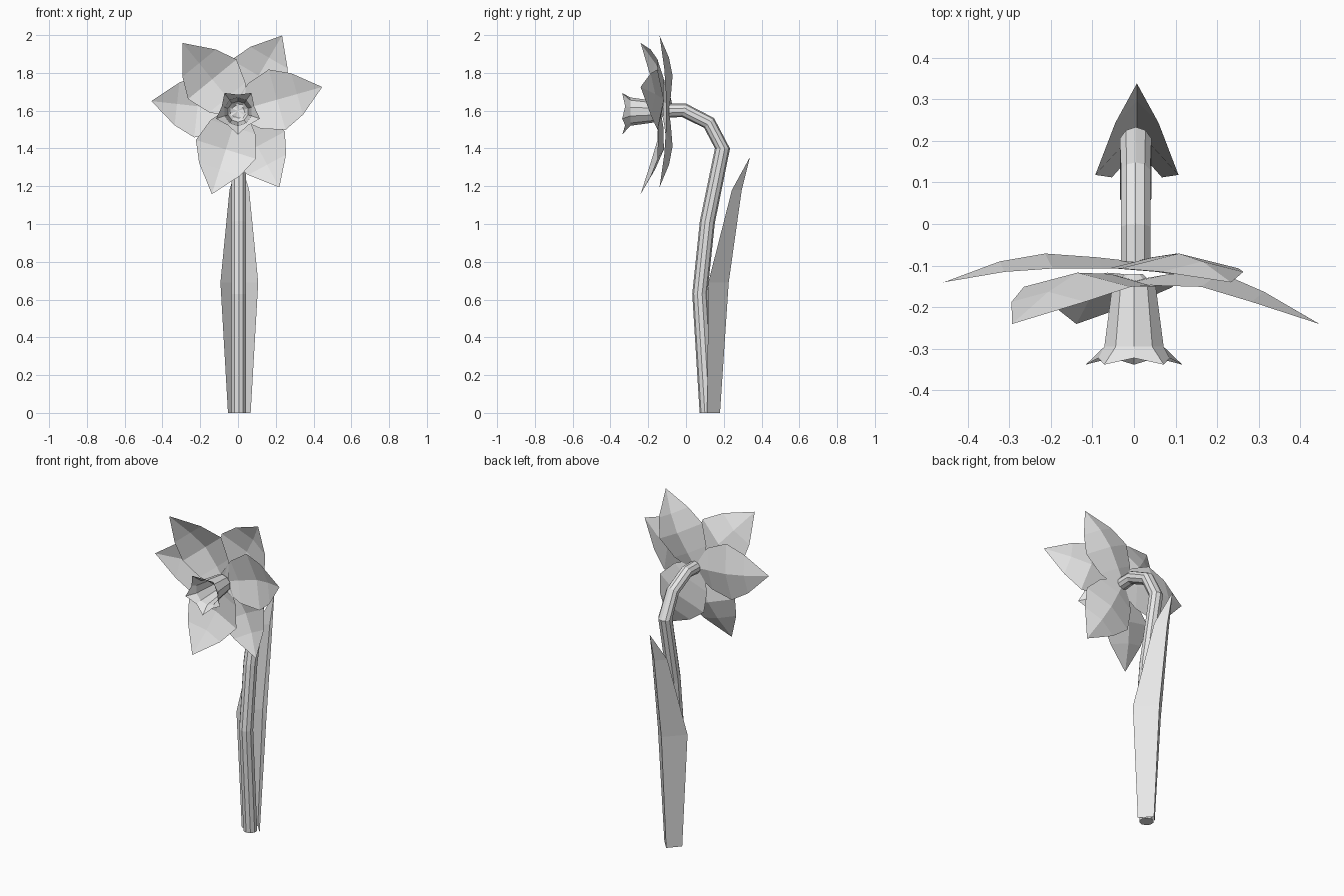
import bpy, math
from mathutils import Vector

if "Cube" in bpy.data.objects:
    bpy.data.objects.remove(bpy.data.objects["Cube"])

# The whole model is one plain light grey
GREY = bpy.data.materials.new("light grey")
GREY.diffuse_color = (0.8, 0.8, 0.8, 1)
GREY.use_nodes = True
GREY.node_tree.nodes["Principled BSDF"].inputs["Base Color"].default_value = GREY.diffuse_color

CZ = 1.6  # height of the flower axis


def make(name, verts, faces):
    me = bpy.data.meshes.new(name)
    me.from_pydata(verts, [], faces)
    me.validate()
    me.materials.append(GREY)
    ob = bpy.data.objects.new(name, me)
    bpy.context.collection.objects.link(ob)
    return ob


def grid_faces(rows, n, closed=False):
    """Quads between successive rows of n points."""
    return [(r * n + i, r * n + (i + 1) % n,
             (r + 1) * n + (i + 1) % n, (r + 1) * n + i)
            for r in range(rows - 1) for i in range(n if closed else n - 1)]


# Stem: tube swept along a path in the y-z plane
path = [Vector((0.004, y, z)) for y, z in
        [(0.112, 0), (0.073, 0.63), (0.113, 1.01), (0.193, 1.40),
         (0.122, 1.535), (-0.01, 1.602), (-0.09, CZ)]]
verts, n = [], 10
for i, p in enumerate(path):
    a, b = path[max(i - 1, 0)], path[min(i + 1, len(path) - 1)]
    t = Vector((0, 0, 1)) if i == 0 else (b - a).normalized()
    side = Vector((1, 0, 0))
    up = t.cross(side)
    r = 0.04 if i < 4 else 0.037
    for k in range(n):
        ang = math.tau * (k + 0.5) / n
        verts.append(p + (side * math.cos(ang) + up * math.sin(ang)) * r)
faces = grid_faces(len(path), n, True)
faces += [tuple(reversed(range(n))), tuple(range(len(verts) - n, len(verts)))]
make("stem", verts, faces)

# Leaf: V-shaped blade; rows are height, half width, edge y, spine y
verts = []
for z, w, ye, ys in [(0, 0.06, 0.112, 0.18), (0.69, 0.10, 0.118, 0.226),
                     (1.18, 0.052, 0.243, 0.295), (1.35, 0.001, 0.336, 0.338)]:
    verts += [(0.007 - w, ye, z), (0.007, ys, z), (0.007 + w, ye, z)]
make("leaf", verts, grid_faces(4, 3))


# Petals, cupped forward: rows are distance, half width, midrib y, edge y
def petal(name, degrees, rows):
    c, s = math.cos(math.radians(degrees)), math.sin(math.radians(degrees))
    vs = []
    for u, w, ym, ye in rows:
        for k in (1, 0, -1):
            v = w * k
            vs.append((u * c - v * s, ye if k else ym, CZ + u * s + v * c))
    make(name, vs, grid_faces(len(rows), 3))


front = [(0, 0.05, -0.135, -0.142), (0.09, 0.124, -0.12, -0.148),
         (0.215, 0.166, -0.117, -0.151), (0.325, 0.114, -0.163, -0.187),
         (0.462, 0.001, -0.24, -0.24)]
back = [(0, 0.05, -0.09, -0.105), (0.09, 0.124, -0.08, -0.107),
        (0.215, 0.166, -0.071, -0.107), (0.325, 0.114, -0.09, -0.115),
        (0.46, 0.001, -0.14, -0.14)]
for i, d in enumerate((15.7, 129.3, 252.6)):
    petal(f"front_petal_{i + 1}", d, front)
for i, d in enumerate((59.6, 173.7, 298.3)):
    petal(f"back_petal_{i + 1}", d, back)

# Trumpet: ten-sided cup with a flared five-pointed rim
n, verts = 10, []
profile = [(0.022, 0.022, -0.12, -0.12), (0.055, 0.055, -0.15, -0.15),
           (0.075, 0.075, -0.295, -0.295), (0.122, 0.09, -0.338, -0.322)]
for r_tip, r_dip, y_tip, y_dip in profile:
    for k in range(n):
        a = math.radians(54 + 36 * k)
        r, y = (r_dip, y_dip) if k % 2 else (r_tip, y_tip)
        verts.append((r * math.cos(a), y, CZ - 0.005 + r * math.sin(a)))
make("trumpet", verts, grid_faces(4, n, True) + [tuple(range(n))])
